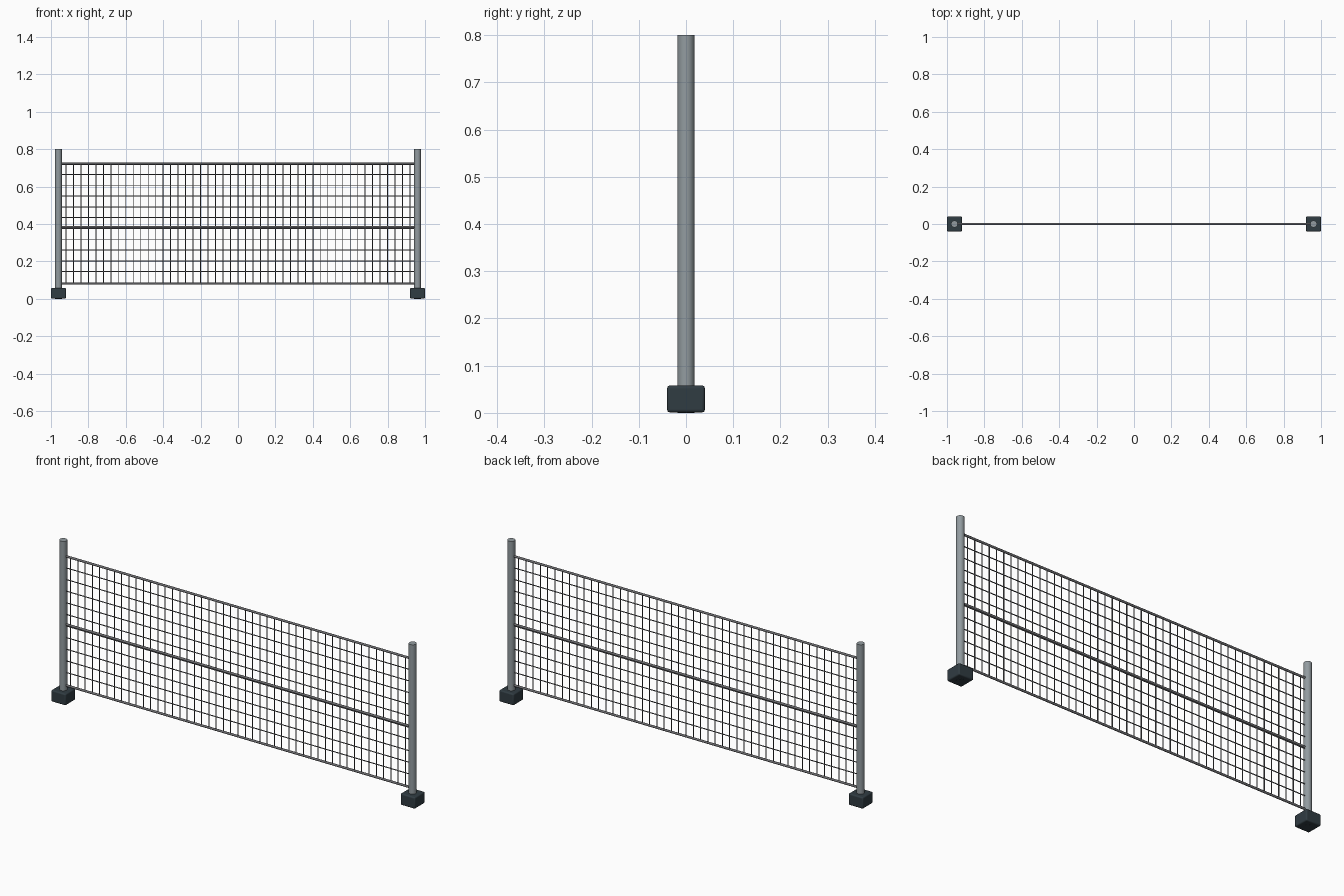
import bpy, math

if "Cube" in bpy.data.objects:
    bpy.data.objects.remove(bpy.data.objects["Cube"])

def mat(name, c):
    m = bpy.data.materials.new(name)
    m.diffuse_color = (*c, 1)
    m.use_nodes = True
    m.node_tree.nodes["Principled BSDF"].inputs["Base Color"].default_value = m.diffuse_color
    return m

STEEL = mat("steel", (0.29, 0.33, 0.35))
RUBBER = mat("rubber", (0.03, 0.045, 0.055))
RAIL = mat("rail", (0.16, 0.16, 0.17))
WIRE = mat("wire", (0.13, 0.13, 0.14))

def finish(name, m):
    o = bpy.context.object
    o.name = name
    o.data.materials.append(m)
    return o

def rod(name, axis, centre, length, r, sides, m):
    rot = (0, math.pi / 2, 0) if axis == 'X' else (0, 0, 0)
    bpy.ops.mesh.primitive_cylinder_add(vertices=sides, radius=r, depth=length,
                                        location=centre, rotation=rot)
    bpy.ops.object.shade_smooth_by_angle(angle=math.radians(50))
    return finish(name, m)

# Posts and rubber feet at both ends, with a small dark plug under each foot
for side, x in (("left", -0.96), ("right", 0.96)):
    rod(side + "_post", 'Z', (x, 0, 0.405), 0.79, 0.018, 24, STEEL)
    rod(side + "_foot_plug", 'Z', (x, 0, 0.005), 0.01, 0.018, 24, RUBBER)
    bpy.ops.mesh.primitive_cube_add(size=1, location=(x, 0, 0.0295))
    foot = finish(side + "_foot", RUBBER)
    foot.scale = (0.08, 0.08, 0.057)
    bpy.ops.object.transform_apply(location=False, rotation=False, scale=True)
    b = foot.modifiers.new("rounded_edges", 'BEVEL')
    b.width, b.segments = 0.006, 3
    bpy.ops.object.shade_smooth_by_angle(angle=math.radians(30))

# Horizontal rails
for name, z in (("top_rail", 0.722), ("middle_rail", 0.384), ("bottom_rail", 0.081)):
    rod(name, 'X', (0, 0, z), 1.91, 0.0055, 12, RAIL)

# Mesh infill: horizontal wires, then vertical wires
for i in range(1, 11):
    rod("horizontal_wire", 'X', (0, 0, 0.7225 - 0.0577 * i), 1.9, 0.0024, 8, WIRE)
for i in range(-23, 24):
    rod("vertical_wire", 'Z', (i * 0.04, 0, 0.4015), 0.641, 0.0024, 8, WIRE)
